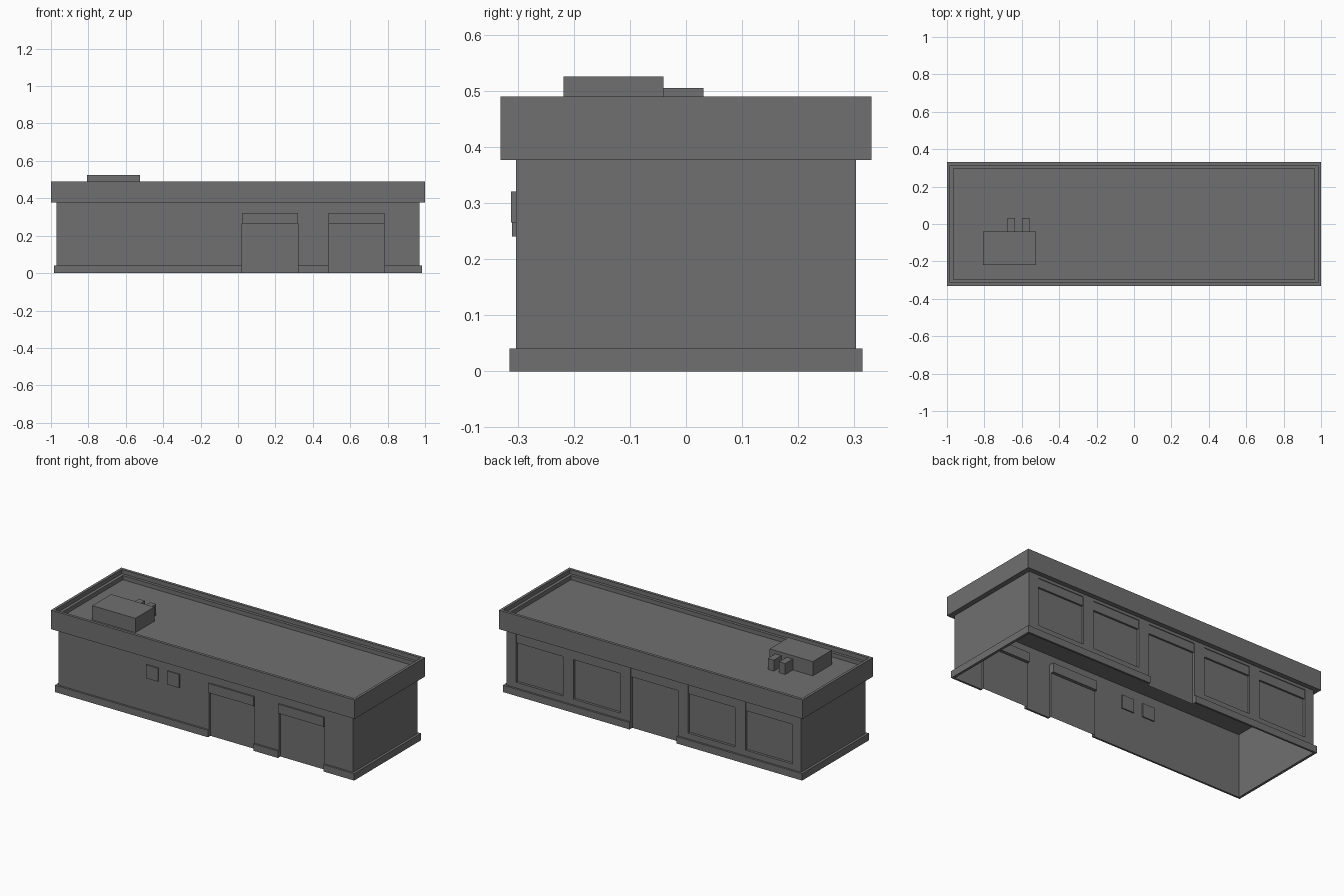
import bpy, bmesh
from mathutils import Vector

if "Cube" in bpy.data.objects:
    bpy.data.objects.remove(bpy.data.objects["Cube"])

WX, WY, WZ = 0.97, 0.303, 0.377      # wall half sizes and height
BX, BY, BZ = 0.985, 0.3145, 0.041    # plinth half sizes and height

grey = bpy.data.materials.new("dark_grey")
grey.diffuse_color = (0.16, 0.16, 0.16, 1)
grey.use_nodes = True
grey.node_tree.nodes["Principled BSDF"].inputs["Base Color"].default_value = grey.diffuse_color


def finish(bm, name):
    bmesh.ops.remove_doubles(bm, verts=bm.verts, dist=1e-5)
    me = bpy.data.meshes.new(name)
    bm.to_mesh(me)
    bm.free()
    me.materials.append(grey)
    ob = bpy.data.objects.new(name, me)
    bpy.context.collection.objects.link(ob)
    return ob


def quad(bm, pts, normal):
    f = bm.faces.new([bm.verts.new(p) for p in pts])
    f.normal_update()
    if f.normal.dot(Vector(normal)) < 0:
        f.normal_flip()


def box(name, x0, x1, y0, y1, z0, z1):
    bm = bmesh.new()
    bmesh.ops.create_cube(bm, size=1)
    for v in bm.verts:
        v.co = ((x0 + x1) / 2 + v.co.x * (x1 - x0),
                (y0 + y1) / 2 + v.co.y * (y1 - y0),
                (z0 + z1) / 2 + v.co.z * (z1 - z0))
    return finish(bm, name)


def prism(name, outline, z0, z1):
    bm = bmesh.new()
    f = bm.faces.new([bm.verts.new((x, y, z0)) for x, y in outline])
    top = bmesh.ops.extrude_face_region(bm, geom=[f])["geom"]
    for v in top:
        if isinstance(v, bmesh.types.BMVert):
            v.co.z = z1
    bmesh.ops.recalc_face_normals(bm, faces=bm.faces)
    return finish(bm, name)


def facade(name, side, openings, depth):
    """Wall sheet at y = side * WY with recessed openings (x0, x1, z0, z1)."""
    bm = bmesh.new()
    y, yi = side * WY, side * (WY - depth)
    xs = sorted({-WX, WX, *[v for o in openings for v in o[:2]]})
    zs = sorted({0, WZ, *[v for o in openings for v in o[2:]]})
    for a, b in zip(xs, xs[1:]):
        for c, d in zip(zs, zs[1:]):
            mx, mz = (a + b) / 2, (c + d) / 2
            if not any(o[0] < mx < o[1] and o[2] < mz < o[3] for o in openings):
                quad(bm, [(a, y, c), (b, y, c), (b, y, d), (a, y, d)], (0, side, 0))
    for a, b, c, d in openings:
        quad(bm, [(a, yi, c), (b, yi, c), (b, yi, d), (a, yi, d)], (0, side, 0))
        for x, n in ((a, 1), (b, -1)):
            quad(bm, [(x, y, c), (x, yi, c), (x, yi, d), (x, y, d)], (n, 0, 0))
        for z, n in ((c, 1), (d, -1)):
            if z > 0:
                quad(bm, [(a, y, z), (b, y, z), (b, yi, z), (a, yi, z)], (0, 0, n))
    return finish(bm, name)


# Front wall with two shutter doors, roller boxes and small wall panels
doors = [(0.022, 0.322, 0, 0.32), (0.483, 0.783, 0, 0.32)]
facade("front_wall", -1, doors, 0.012)
for a, b, _, top in doors:
    box("shutter_box", a, b, -0.312, -WY + 0.03, 0.265, top)
for x in (-0.35, -0.21):
    box("wall_panel", x - 0.04, x + 0.04, -0.31, -WY + 0.007, 0.24, 0.32)

# Back wall: four windows and a central door, each with a transom
bays = []
for i in range(-2, 3):
    cx = i * 0.378 - 0.003
    bays.append((cx - 0.155, cx + 0.155, 0.075 if i else 0, 0.36))
facade("back_wall", 1, bays, 0.015)
for a, b, _, top in bays:
    box("transom", a, b, WY - 0.015, WY - 0.004, 0.308, top)

# Plain end walls
for s, n in ((-1, "left_wall"), (1, "right_wall")):
    bm = bmesh.new()
    quad(bm, [(s * WX, -WY, 0), (s * WX, WY, 0), (s * WX, WY, WZ), (s * WX, -WY, WZ)], (s, 0, 0))
    finish(bm, n)

# Plinth, interrupted at the doors
back_l, back_r = bays[2][:2]
for s, fx, bx, n in ((1, doors[1][1], back_r, "plinth_right"),
                     (-1, doors[0][0], back_l, "plinth_left")):
    prism(n, [(fx, -WY), (fx, -BY), (s * BX, -BY), (s * BX, BY), (bx, BY), (bx, WY),
              (s * WX, WY), (s * WX, -WY)], 0, BZ)
box("plinth_middle", doors[0][1], doors[1][0], -BY, -WY, 0, BZ)

# Parapet and roof: stepped rectangular rings closed by roof deck and ceiling
rings = [(WX, WY, WZ), (1, 0.331, WZ), (1, 0.331, 0.49), (0.984, 0.314, 0.49),
         (0.984, 0.314, 0.465), (0.966, 0.297, 0.465), (0.966, 0.297, 0.44)]
bm = bmesh.new()
loops = [[bm.verts.new((sx * x, sy * y, z)) for sx, sy in ((-1, -1), (1, -1), (1, 1), (-1, 1))]
         for x, y, z in rings]
for lo, hi in zip(loops, loops[1:]):
    for k in range(4):
        m = (k + 1) % 4
        bm.faces.new((lo[k], lo[m], hi[m], hi[k]))
bm.faces.new(loops[-1])
bm.faces.new(loops[0][::-1])
finish(bm, "parapet_roof")

# Rooftop unit with two ducts
box("rooftop_unit", -0.807, -0.523, -0.218, -0.04, 0.44, 0.525)
for x in (-0.655, -0.58):
    box("roof_duct", x - 0.02, x + 0.02, -0.04, 0.031, 0.44, 0.505)
